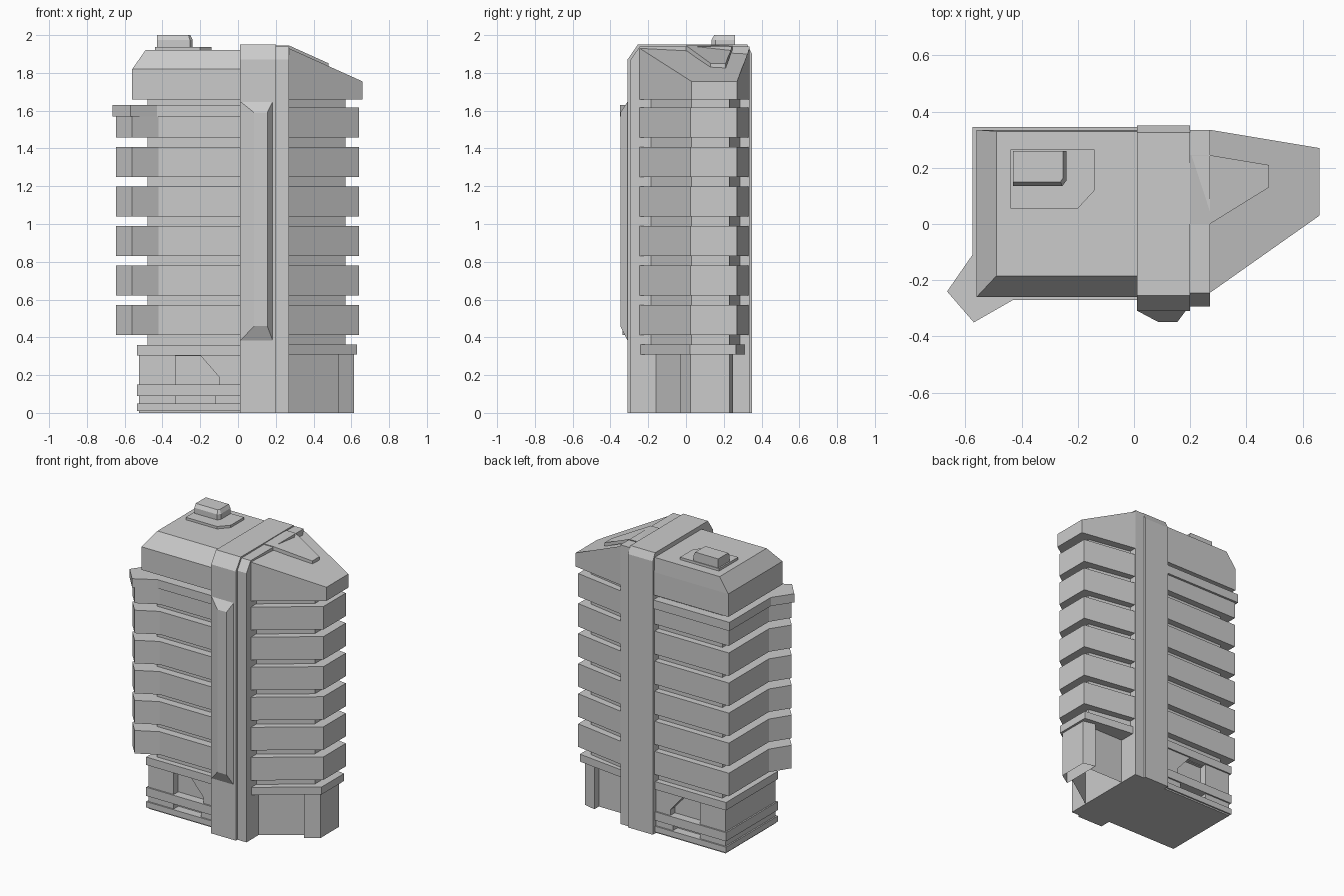
import bpy
import bmesh

if "Cube" in bpy.data.objects:
    bpy.data.objects.remove(bpy.data.objects["Cube"], do_unlink=True)

grey = bpy.data.materials.new("light_grey")
grey.use_nodes = True
tone = (0.6, 0.6, 0.6, 1)
grey.diffuse_color = tone
grey.node_tree.nodes["Principled BSDF"].inputs["Base Color"].default_value = tone


def loft(name, lower, upper, open_bottom=False):
    """Join two matching rings of points into a flat-faced solid."""
    bm = bmesh.new()
    a = [bm.verts.new(p) for p in lower]
    b = [bm.verts.new(p) for p in upper]
    n = len(a)
    for i in range(n):
        j = (i + 1) % n
        bm.faces.new((a[i], a[j], b[j], b[i]))
    bm.faces.new(b)
    if not open_bottom:
        bm.faces.new(a[::-1])
    bmesh.ops.recalc_face_normals(bm, faces=bm.faces)
    mesh = bpy.data.meshes.new(name)
    bm.to_mesh(mesh)
    bm.free()
    mesh.materials.append(grey)
    obj = bpy.data.objects.new(name, mesh)
    bpy.context.collection.objects.link(obj)
    return obj


def prism(name, plan, z0, z1, **kw):
    """Raise a plan outline; heights may be functions of x."""
    height = lambda z, x: z(x) if callable(z) else z
    return loft(name, [(x, y, height(z0, x)) for x, y in plan],
                [(x, y, height(z1, x)) for x, y in plan], **kw)


def rect(x0, x1, y0, y1):
    return [(x0, y0), (x1, y0), (x1, y1), (x0, y1)]


def box(name, x0, x1, y0, y1, z0, z1):
    return prism(name, rect(x0, x1, y0, y1), z0, z1)


def side_profile(name, yz, x0, x1):
    return loft(name, [(x0, y, z) for y, z in yz], [(x1, y, z) for y, z in yz])


def front_profile(name, xz, y0, y1):
    return loft(name, [(x, y0, z) for x, z in xz], [(x, y1, z) for x, z in xz])


def wing_plan(tip, front, near, far, back):
    return [(0.19, front), (0.27, front), (tip, near), (tip, far),
            (0.27, back), (0.19, back)]


# Central spine wrapping over the tower, with a narrower strip beside it
side_profile("spine", [(-0.31, 0), (-0.31, 1.87), (-0.255, 1.95),
                       (0.325, 1.95), (0.35, 1.90), (0.35, 0)], 0.01, 0.2)
side_profile("spine_strip", [(-0.293, 0), (-0.293, 1.87), (-0.245, 1.94),
                             (0.335, 1.94), (0.335, 0)], 0.2, 0.27)

# Bevelled rib on the front of the spine
loft("front_rib",
     [(0.01, -0.308, 0.38), (0.185, -0.308, 0.38),
      (0.185, -0.308, 1.65), (0.01, -0.308, 1.65)],
     [(0.085, -0.348, 0.46), (0.155, -0.348, 0.46),
      (0.155, -0.348, 1.59), (0.085, -0.348, 1.59)])

# Recessed cores behind the floors
box("left_core", -0.48, 0.02, -0.205, 0.285, 0.3, 1.7)
prism("right_core", wing_plan(0.57, -0.185, 0.03, 0.23, 0.285), 0.34, 1.7)

# Repeated floor slabs with the angled corner bay
left_plan = [(0.02, -0.26), (-0.42, -0.26), (-0.56, -0.335), (-0.645, -0.24),
             (-0.56, -0.11), (-0.56, 0.33), (0.02, 0.33)]
right_plan = wing_plan(0.64, -0.245, 0.025, 0.27, 0.33)
for i in range(6):
    z = 0.412 + 0.209 * i
    prism(f"left_floor_{i + 1}", left_plan, z, z + 0.16)
    prism(f"right_floor_{i + 1}", right_plan, z, z + 0.16)
prism("left_floor_lip",
      [(0.02, -0.27), (-0.43, -0.27), (-0.57, -0.35), (-0.665, -0.24),
       (-0.575, -0.11), (-0.575, 0.345), (0.02, 0.345)], 1.57, 1.63)

# Left roof: upright parapet, then sloped front and side
box("left_roof_wall", -0.56, 0.02, -0.26, 0.335, 1.66, 1.82)
loft("left_roof_slope",
     [(x, y, 1.82) for x, y in rect(-0.56, 0.02, -0.26, 0.335)],
     [(x, y, 1.92) for x, y in rect(-0.49, 0.02, -0.185, 0.33)])

# Rooftop plate and hatch, each with a clipped corner
prism("roof_plate", [(-0.44, 0.055), (-0.2, 0.055), (-0.14, 0.12),
                     (-0.14, 0.265), (-0.44, 0.265)], 1.91, 1.937)
hatch = [(-0.43, 0.135), (-0.255, 0.135), (-0.24, 0.155),
         (-0.24, 0.26), (-0.43, 0.26)]
prism("roof_hatch", hatch, 1.93, 1.975)
loft("roof_hatch_top", [(x, y, 1.975) for x, y in hatch],
     [(-0.43, 0.15, 2), (-0.262, 0.15, 2), (-0.253, 0.163, 2),
      (-0.253, 0.26, 2), (-0.43, 0.26, 2)])


# Right roof slopes down to the tip, with a raised panel on it
def slope(x):
    return 1.93 - 0.45 * max(0, x - 0.27)


prism("right_roof", wing_plan(0.66, -0.245, 0.03, 0.27, 0.335), 1.66, slope)
prism("right_roof_panel", wing_plan(0.48, 0, 0.13, 0.21, 0.245),
      lambda x: slope(x) - 0.01, lambda x: slope(x) + 0.015)

# Left base: banded plinth, with a slanted opening front and back
box("base_cornice", -0.535, 0.02, -0.245, 0.325, 0.305, 0.36)
box("base_core", -0.515, 0.02, -0.185, 0.265, 0.0, 0.31)
box("base_band_upper", -0.535, 0.02, -0.245, 0.325, 0.09, 0.15)
box("base_band_lower", -0.535, 0.02, -0.245, 0.325, 0.01, 0.05)
box("base_foot", -0.525, 0.02, -0.235, 0.315, 0, 0.01)
box("base_wall", -0.525, -0.33, -0.235, 0.315, 0.15, 0.305)
front_profile("base_wall_slanted",
              [(-0.2, 0.305), (-0.1, 0.19), (-0.1, 0.15),
               (0.02, 0.15), (0.02, 0.305)], -0.235, 0.315)
for name, x0, x1 in (("outer", -0.525, -0.33), ("inner", -0.12, 0.02)):
    box(f"base_joint_{name}", x0, x1, -0.235, 0.315, 0.05, 0.09)

# Right base: cornice above a hollow wall and an end pier
prism("right_base_cornice", wing_plan(0.63, -0.24, 0.02, 0.265, 0.31), 0.31, 0.362)
prism("right_base_wall", [(0.26, -0.165), (0.53, 0.02), (0.53, 0.2), (0.26, 0.2)],
      0, 0.31, open_bottom=True)
prism("right_base_pier", [(0.53, -0.03), (0.615, 0.025), (0.615, 0.23), (0.53, 0.25)],
      0, 0.31, open_bottom=True)
